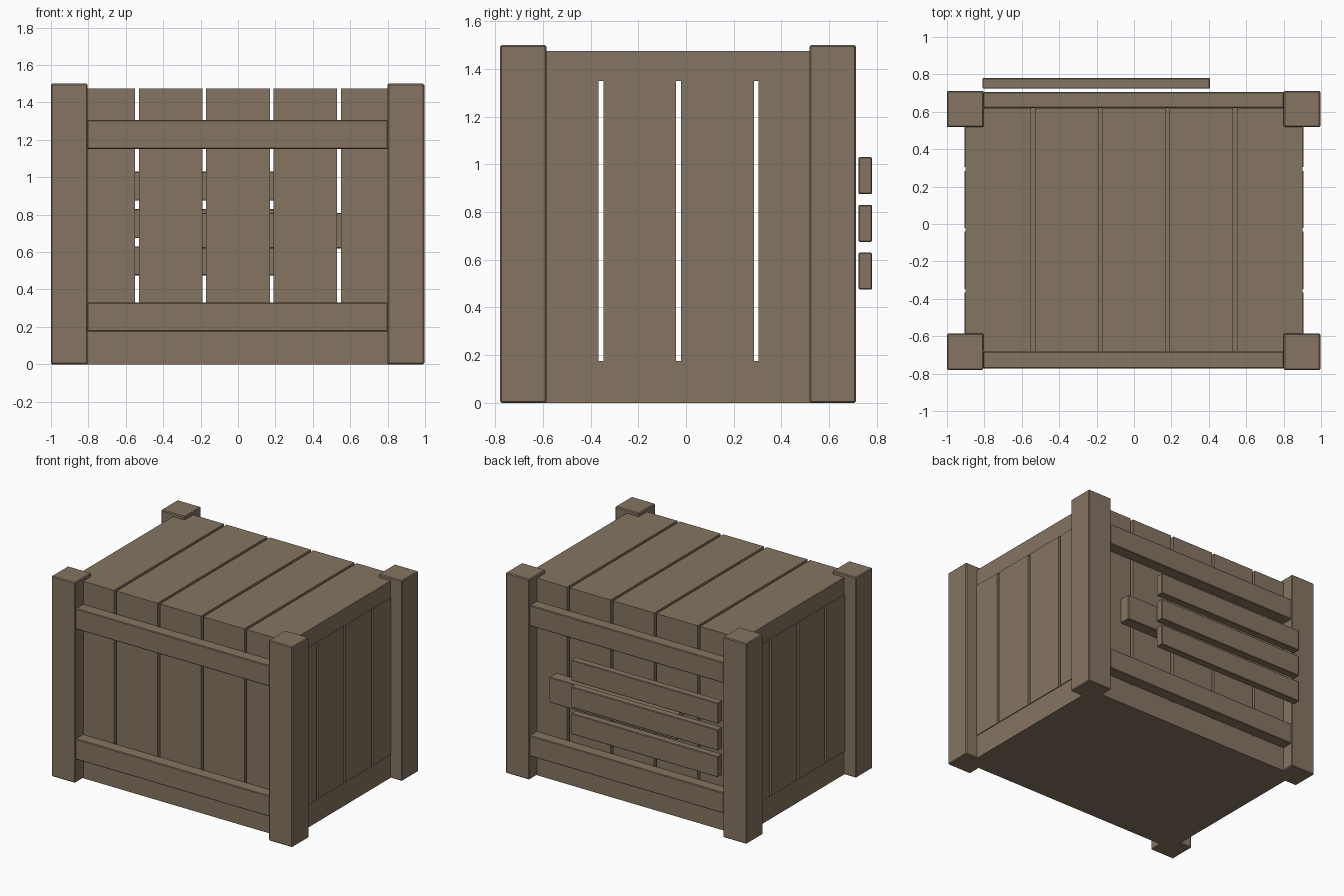
import bpy

if "Cube" in bpy.data.objects:
    bpy.data.objects.remove(bpy.data.objects["Cube"])

wood = bpy.data.materials.new("weathered_wood")
wood.diffuse_color = (0.235, 0.178, 0.122, 1.0)
wood.use_nodes = True
wood.node_tree.nodes["Principled BSDF"].inputs["Base Color"].default_value = wood.diffuse_color


def box(name, x, y, z, bevel=0.0):
    """Box from (min, max) ranges on each axis, optionally with chamfered edges."""
    bpy.ops.mesh.primitive_cube_add(size=1)
    ob = bpy.context.object
    ob.name = name
    for v in ob.data.vertices:
        v.co = [r[0] if c < 0 else r[1] for c, r in zip(v.co, (x, y, z))]
    ob.data.materials.append(wood)
    if bevel:
        m = ob.modifiers.new("chamfer", 'BEVEL')
        m.width = bevel
        m.segments = 1
    return ob


GAP = 0.01               # half the gap between planks
X0, X1 = -0.9, 0.9       # crate body
Y0, Y1 = -0.682, 0.62
BASE, LID, TOP = 0.175, 1.35, 1.475

# solid base
box("base", (X0, X1), (Y0, Y1), (0, BASE))

# lid planks with front and back wall planks under them
step = (X1 - X0) / 5
for i in range(5):
    a = X0 + i * step + (GAP if i else 0)
    b = X0 + (i + 1) * step - (GAP if i < 4 else 0)
    box("lid_plank", (a, b), (Y0, Y1), (LID, TOP))
    box("front_plank", (a, b), (Y0, Y0 + 0.044), (BASE, LID))
    box("back_plank", (a, b), (Y1 - 0.044, Y1), (BASE, LID))

# side wall planks
step = (Y1 - Y0) / 4
for i in range(4):
    a = Y0 + i * step + (GAP if i else 0.002)
    b = Y0 + (i + 1) * step - (GAP if i < 3 else 0.002)
    box("left_plank", (-0.906, -0.862), (a, b), (BASE, LID))
    box("right_plank", (0.862, 0.906), (a, b), (BASE, LID))

# corner posts
for x in ((-1.0, -0.804), (0.8, 0.996)):
    for y in ((-0.78, -0.585), (0.518, 0.712)):
        box("corner_post", x, y, (0, 1.5), 0.006)

# front and back rails
for z in ((0.175, 0.33), (1.15, 1.305)):
    box("front_rail", (-0.806, 0.802), (-0.772, Y0), z, 0.005)
    box("back_rail", (-0.806, 0.802), (Y1, 0.706), z, 0.005)

# backing board and three slats on the back
box("backing_board", (-0.42, 0.64), (Y1, 0.704), (0.62, 0.81), 0.004)
for z in (0.475, 0.675, 0.875):
    box("back_slat", (-0.81, 0.406), (0.724, 0.78), (z, z + 0.155), 0.004)
